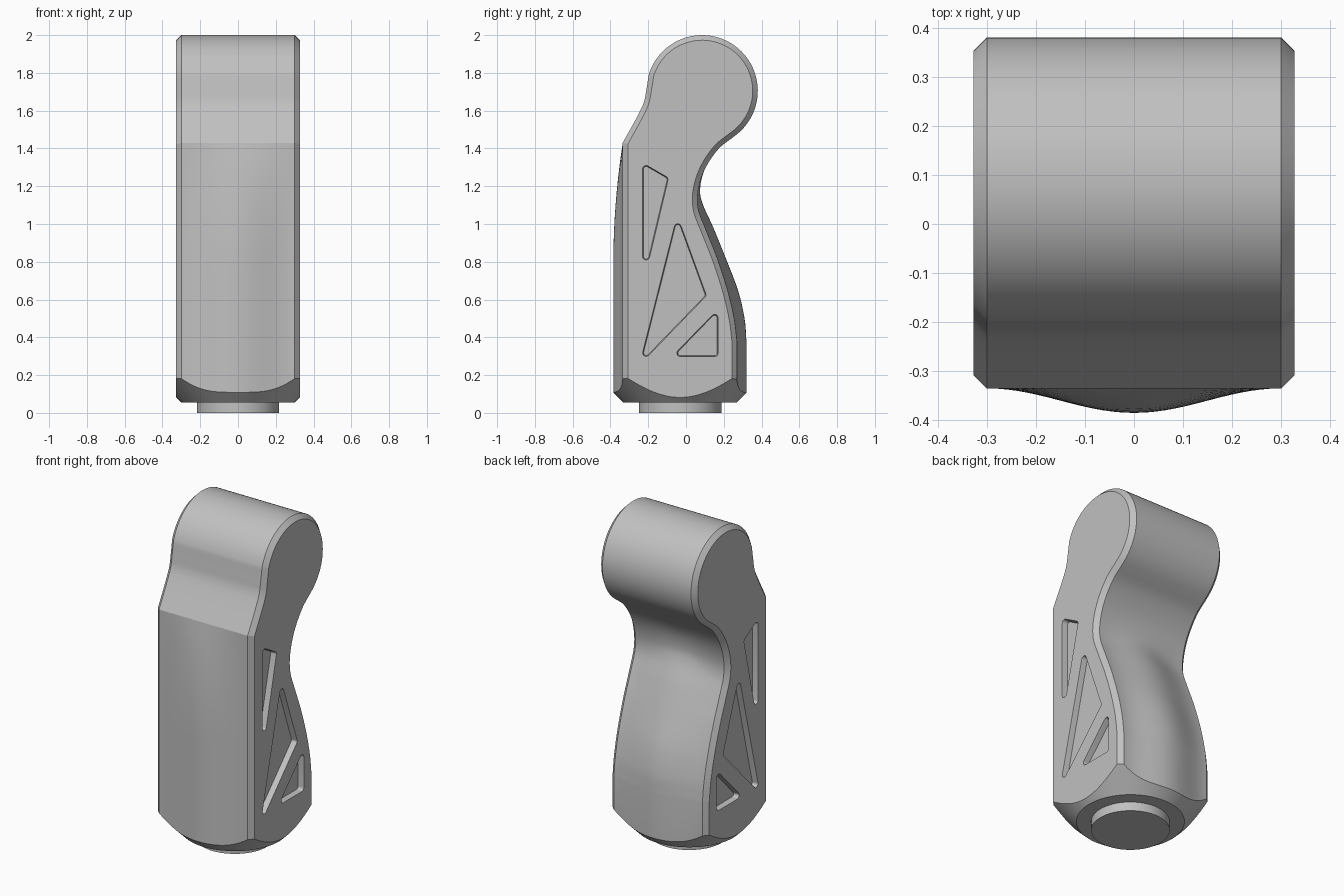
import bpy, bmesh
from math import cos, sin, pi, radians
from mathutils import Vector

cube = bpy.data.objects.get("Cube")
if cube:
    bpy.data.objects.remove(cube)

grey = bpy.data.materials.new("satin grey")
grey.use_nodes = True
grey.diffuse_color = (0.53, 0.53, 0.53, 1)
grey.node_tree.nodes["Principled BSDF"].inputs["Base Color"].default_value = (0.53, 0.53, 0.53, 1)

HALF, CHAMFER, AXIS_Y = 0.327, 0.027, -0.031


def spline(points, steps=6):
    """Smooth curve through 2D points."""
    p = [Vector(q) for q in points]
    p = [2 * p[0] - p[1]] + p + [2 * p[-1] - p[-2]]
    out = []
    for a, b, c, d in zip(p, p[1:], p[2:], p[3:]):
        for i in range(steps):
            t = i / steps
            out.append(0.5 * (2 * b + (c - a) * t + (2 * a - 5 * b + 4 * c - d) * t ** 2
                              + (3 * b - a - 3 * c + d) * t ** 3))
    return out + [p[-2]]


def inset(loop, dist):
    """Move a counter-clockwise loop inwards."""
    out = []
    for i, p in enumerate(loop):
        e1 = (p - loop[i - 1]).normalized()
        e2 = (loop[(i + 1) % len(loop)] - p).normalized()
        n1, n2 = Vector((-e1.y, e1.x)), Vector((-e2.y, e2.x))
        out.append(p + (n1 + n2) * dist / (1 + n1.dot(n2)))
    return out


def rounded(corners, r, steps=8):
    """Polygon with filleted corners."""
    pts, out = [Vector(c) for c in corners], []
    for i, p in enumerate(pts):
        u = (pts[i - 1] - p).normalized()
        v = (pts[(i + 1) % len(pts)] - p).normalized()
        half = u.angle(v) / 2
        centre = p + (u + v).normalized() * r / sin(half)
        start = p + u * r * cos(half) / sin(half) - centre
        for k in range(steps + 1):
            a = (pi - 2 * half) * k / steps
            out.append(centre + Vector((start.x * cos(a) - start.y * sin(a),
                                        start.x * sin(a) + start.y * cos(a))))
    return out


def loft(name, sections):
    """Closed solid through (x, loop) sections."""
    bm = bmesh.new()
    rings = [[bm.verts.new((x, p.x, p.y)) for p in loop] for x, loop in sections]
    for a, b in zip(rings, rings[1:]):
        for i in range(len(a)):
            bm.faces.new((a[i - 1], a[i], b[i], b[i - 1]))
    bm.faces.new(rings[0])
    bm.faces.new(rings[-1])
    bmesh.ops.recalc_face_normals(bm, faces=bm.faces)
    mesh = bpy.data.meshes.new(name)
    bm.to_mesh(mesh)
    bm.free()
    obj = bpy.data.objects.new(name, mesh)
    bpy.context.collection.objects.link(obj)
    return obj


def activate(obj):
    bpy.ops.object.select_all(action='DESELECT')
    obj.select_set(True)
    bpy.context.view_layer.objects.active = obj


def boolean(obj, cutter, operation):
    cutter.hide_render = True
    activate(obj)
    mod = obj.modifiers.new("cut", 'BOOLEAN')
    mod.operation, mod.object, mod.solver = operation, cutter, 'EXACT'
    bpy.ops.object.modifier_apply(modifier=mod.name)
    bpy.data.objects.remove(cutter)


# Side outline at the flanks (edge) and along the middle (bulge)
neck = [(0.10, 1.29), (0.17, 1.395), (0.254, 1.463)]
back_edge = [(0.27, 0.38), (0.255, 0.5), (0.22, 0.65), (0.165, 0.82),
             (0.105, 0.97), (0.065, 1.08), (0.065, 1.18)] + neck
back_mid = [(0.32, 0.38), (0.31, 0.5), (0.275, 0.65), (0.21, 0.82),
            (0.145, 0.98), (0.087, 1.11), (0.075, 1.19)] + neck
head = [Vector((0.085 + 0.295 * cos(radians(a)), 1.705 + 0.295 * sin(radians(a))))
        for a in range(-51, 163, 4)]
brow = spline([(-0.197, 1.791), (-0.21, 1.71), (-0.223, 1.645), (-0.255, 1.575), (-0.335, 1.43)])


def outline(back, bulge):
    front = []
    for i in range(1, 23):
        z = 1.43 * (1 - i / 22)
        t = min(1, (1.43 - z) / 0.65)
        front.append(Vector((-0.335 - bulge * (1 - (1 - t) ** 2), z)))
    return [Vector((back[0][0], 0))] + spline(back) + head + brow + front


edge, middle = outline(back_edge, 0), outline(back_mid, 0.05)

# Body: crowned front and back, chamfered flanks
sections = [(-HALF, inset(edge, CHAMFER))]
flat = HALF - CHAMFER
for i in range(29):
    x = flat * (i / 14 - 1)
    f = 0.5 + 0.5 * cos(pi * x / flat)
    sections.append((x, [a.lerp(b, f) for a, b in zip(edge, middle)]))
sections.append((HALF, inset(edge, CHAMFER)))
body = loft("handle_body", sections)

# Conical chamfer and flat round base
bpy.ops.mesh.primitive_cone_add(vertices=128, radius1=0.30, radius2=2.3, depth=2.0,
                                location=(0, AXIS_Y, 1.055))
boolean(body, bpy.context.object, 'INTERSECT')

# Triangular pockets in both flanks
pockets = [
    [(-0.232, 0.65), (-0.09, 1.245), (-0.232, 1.327)],
    [(-0.25, 0.247), (0.111, 0.62), (-0.047, 1.054)],
    [(-0.079, 0.296), (0.172, 0.296), (0.172, 0.554)],
]
for side in (-1, 1):
    for corners in pockets:
        rim = rounded(corners, 0.021)
        cutter = loft("pocket_cutter", [(side * (HALF + 0.01), rim),
                                        (side * (HALF - 0.004), inset(rim, 0.003)),
                                        (side * (HALF - 0.035), inset(rim, 0.007))])
        boolean(body, cutter, 'DIFFERENCE')

# Round spigot under the base
bpy.ops.mesh.primitive_cylinder_add(vertices=96, radius=0.218, depth=0.08,
                                    location=(0, AXIS_Y, 0.04))
spigot = bpy.context.object
spigot.name = "base_spigot"

for obj in (body, spigot):
    obj.data.materials.clear()
    obj.data.materials.append(grey)
    activate(obj)
    bpy.ops.object.shade_smooth_by_angle(angle=radians(20))
